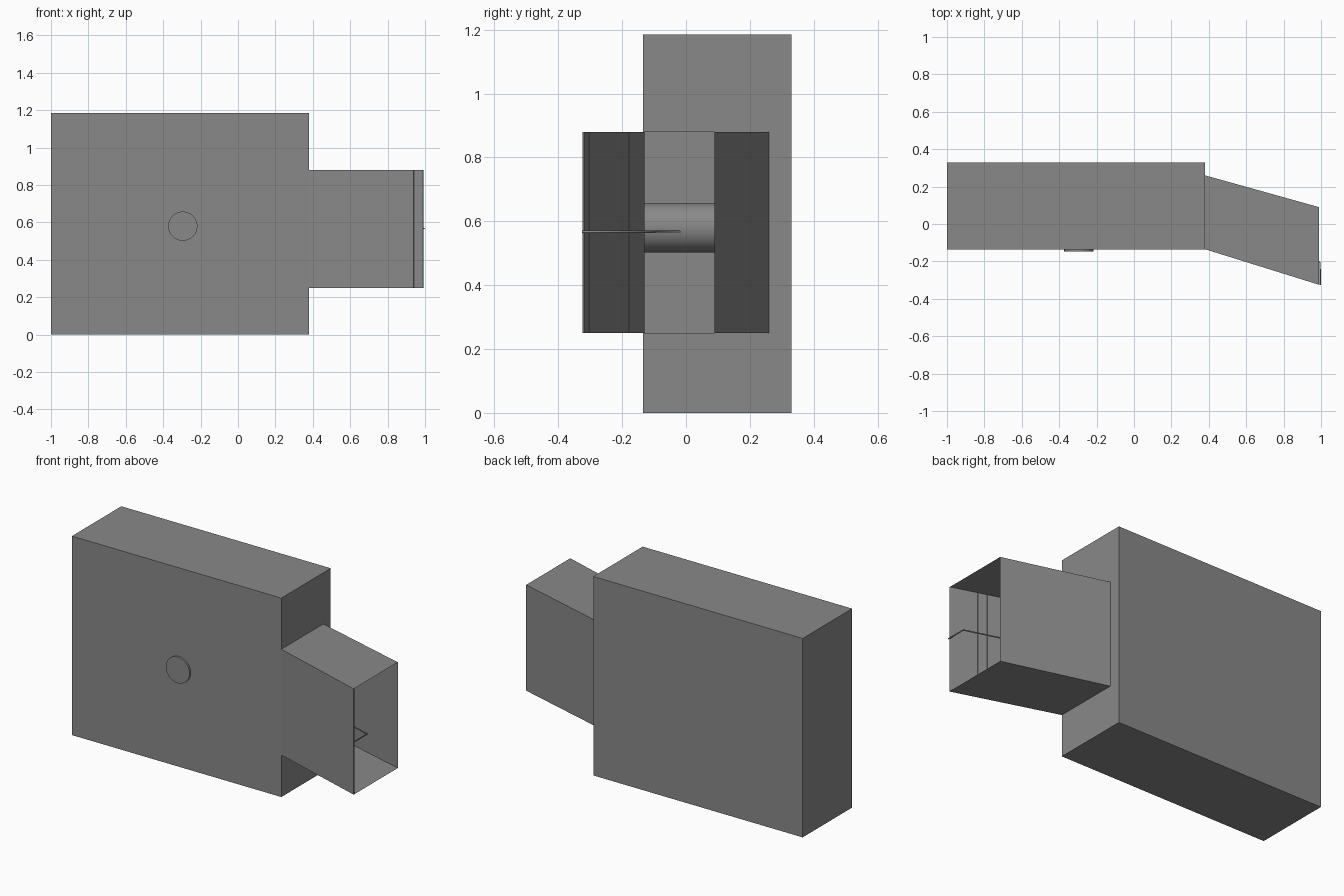
import bpy, bmesh, math
from mathutils import Vector

if "Cube" in bpy.data.objects:
    bpy.data.objects.remove(bpy.data.objects["Cube"], do_unlink=True)

grey = bpy.data.materials.new("mid grey")
grey.use_nodes = True
COLOUR = (0.25, 0.25, 0.25, 1)
grey.diffuse_color = COLOUR
grey.node_tree.nodes["Principled BSDF"].inputs["Base Color"].default_value = COLOUR

# Main dimensions
LEFT, JOIN, END = -1.0, 0.38, 0.99
FRONT, BACK, TOP = -0.135, 0.33, 1.185
LOW, HIGH = 0.25, 0.88
FRONT_END, BACK_JOIN, BACK_END = -0.325, 0.26, 0.09
SLATS = 12


def add_mesh(name, bm):
    mesh = bpy.data.meshes.new(name)
    bm.to_mesh(mesh)
    bm.free()
    obj = bpy.data.objects.new(name, mesh)
    bpy.context.collection.objects.link(obj)
    mesh.materials.append(grey)
    return obj


# Hollow body with an opening where the sleeve joins
bm = bmesh.new()
bmesh.ops.create_cube(bm, size=1)
for v in bm.verts:
    v.co = Vector((LEFT if v.co.x < 0 else JOIN,
                   FRONT if v.co.y < 0 else BACK,
                   0 if v.co.z < 0 else TOP))


def end_faces():
    return [f for f in bm.faces if all(v.co.x > JOIN - 0.001 for v in f.verts)]


for co, no in (((0, BACK_JOIN, 0), (0, 1, 0)),
               ((0, 0, LOW), (0, 0, 1)), ((0, 0, HIGH), (0, 0, 1))):
    faces = end_faces()
    edges = {e for f in faces for e in f.edges}
    verts = {v for f in faces for v in f.verts}
    bmesh.ops.bisect_plane(bm, geom=faces + list(edges) + list(verts),
                           plane_co=co, plane_no=no)
opening = [f for f in end_faces()
           if f.calc_center_median().y < BACK_JOIN
           and LOW < f.calc_center_median().z < HIGH]
bmesh.ops.delete(bm, geom=opening, context='FACES_ONLY')
add_mesh("body", bm)

# Slanted sleeve: top, back and bottom sheets, open at the end
bm = bmesh.new()
plan = ((JOIN, FRONT), (END, FRONT_END), (END, BACK_END), (JOIN, BACK_JOIN))
low = [bm.verts.new((x, y, LOW)) for x, y in plan]
high = [bm.verts.new((x, y, HIGH)) for x, y in plan]
bm.faces.new(low[::-1])
bm.faces.new(high)
bm.faces.new((low[2], low[3], high[3], high[2]))
add_mesh("sleeve", bm)

# Row of upright slats closing the sleeve's front
start, finish = Vector((JOIN, FRONT, 0)), Vector((END, FRONT_END, 0))
step = (finish - start) / SLATS
inward = Vector((-step.y, step.x, 0)).normalized() * 0.005
for i in range(SLATS):
    a = start + step * (i + 0.01)
    b = start + step * (i + 0.99)
    bm = bmesh.new()
    base = bm.faces.new([bm.verts.new(p + Vector((0, 0, LOW)))
                         for p in (a, b, b + inward, a + inward)])
    side = bmesh.ops.extrude_face_region(bm, geom=[base])["geom"]
    bmesh.ops.translate(bm, vec=(0, 0, HIGH - LOW),
                        verts=[g for g in side if isinstance(g, bmesh.types.BMVert)])
    bmesh.ops.recalc_face_normals(bm, faces=bm.faces)
    add_mesh(f"slat_{i + 1}", bm)

# Round pin passing through the body
bpy.ops.mesh.primitive_cylinder_add(vertices=48, radius=0.078, depth=BACK + 0.146,
                                    location=(-0.295, (BACK - 0.146) / 2, 0.58),
                                    rotation=(math.pi / 2, 0, 0))
pin = bpy.context.object
pin.name = "pin"
pin.data.materials.append(grey)
bpy.ops.object.shade_smooth_by_angle(angle=math.radians(40))

# Thin cord running behind the slats
path = ((JOIN + 0.005, FRONT), (JOIN + 0.005, -0.02), (0.995, -0.205), (0.995, FRONT_END))
curve = bpy.data.curves.new("cord", 'CURVE')
curve.dimensions = '3D'
curve.bevel_depth = 0.004
curve.bevel_resolution = 1
curve.use_fill_caps = True
spline = curve.splines.new('POLY')
spline.points.add(len(path) - 1)
for point, (x, y) in zip(spline.points, path):
    point.co = (x, y, 0.567, 1)
curve.materials.append(grey)
bpy.context.collection.objects.link(bpy.data.objects.new("cord", curve))
